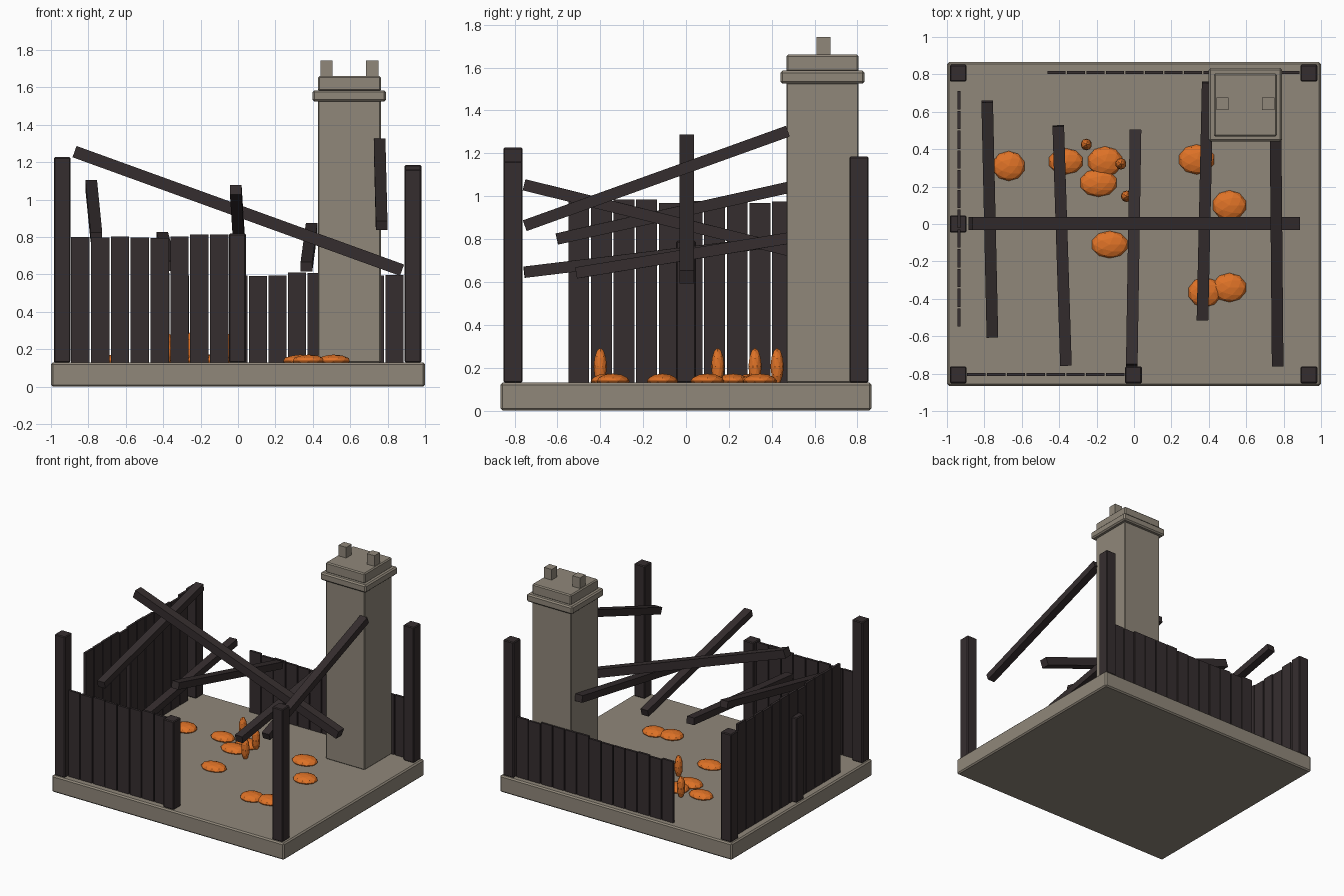
import bpy, bmesh, random
from mathutils import Vector, Matrix

if "Cube" in bpy.data.objects:
    bpy.data.objects.remove(bpy.data.objects["Cube"])
random.seed(4)

def material(name, rgb):
    m = bpy.data.materials.new(name)
    m.diffuse_color = (*rgb, 1)
    m.use_nodes = True
    m.node_tree.nodes["Principled BSDF"].inputs["Base Color"].default_value = m.diffuse_color
    return m

STONE = material("weathered stone", (0.28, 0.245, 0.195))
CHAR = material("charred wood", (0.036, 0.027, 0.028))
EMBER = material("ember orange", (0.74, 0.17, 0.02))

def finish(name, bm, mat, bevel=0):
    me = bpy.data.meshes.new(name)
    bm.to_mesh(me)
    bm.free()
    me.materials.append(mat)
    ob = bpy.data.objects.new(name, me)
    bpy.context.collection.objects.link(ob)
    if bevel:
        mod = ob.modifiers.new("bevel", 'BEVEL')
        mod.width = bevel
        mod.segments = 1
    return ob

def box(name, x0, x1, y0, y1, z0, z1, mat, bevel=0):
    bm = bmesh.new()
    c = Vector(((x0 + x1) / 2, (y0 + y1) / 2, (z0 + z1) / 2))
    bmesh.ops.create_cube(bm, size=1, matrix=Matrix.Translation(c)
                          @ Matrix.Diagonal((x1 - x0, y1 - y0, z1 - z0, 1)))
    return finish(name, bm, mat, bevel)

def block(name, x, y, w, z0, z1, mat, bevel=0):
    return box(name, x - w / 2, x + w / 2, y - w / 2, y + w / 2, z0, z1, mat, bevel)

def beam(name, a, b, w, t):
    # square timber between two end points, w = horizontal width, t = depth
    a, b = Vector(a), Vector(b)
    d = (b - a).normalized()
    side = d.cross(Vector((0, 0, 1))).normalized()
    up = side.cross(d)
    rot = Matrix((side, d, up)).transposed().to_4x4()
    bm = bmesh.new()
    bmesh.ops.create_cube(bm, size=1, matrix=Matrix.Translation((a + b) / 2) @ rot
                          @ Matrix.Diagonal((w, (b - a).length, t, 1)))
    return finish(name, bm, CHAR)

def lump(name, x, y, z, rx, ry, rz):
    bm = bmesh.new()
    bmesh.ops.create_icosphere(bm, subdivisions=2, radius=1, matrix=Matrix.Translation((x, y, z))
                               @ Matrix.Diagonal((rx, ry, rz, 1)))
    return finish(name, bm, EMBER)

F = 0.13  # floor height

# stone floor slab
box("floor_slab", -1, 1, -0.865, 0.865, 0, F, STONE, 0.01)

# chimney: shaft, collar, top and two pots
CX, CY = 0.595, 0.637
block("chimney_shaft", CX, CY, 0.337, F, 1.53, STONE, 0.006)
block("chimney_collar", CX, CY, 0.393, 1.525, 1.585, STONE, 0.01)
block("chimney_top", CX, CY, 0.337, 1.58, 1.66, STONE, 0.008)
for i, s in enumerate((-1, 1)):
    block(f"chimney_pot_{i + 1}", CX + s * 0.122, CY + 0.005, 0.066, 1.65, 1.743, STONE)

# burnt posts
for name, x, y, top in (("front_left_post", -0.94, -0.807, 1.227),
                        ("front_right_post", 0.935, -0.807, 1.163),
                        ("back_left_post", -0.94, 0.807, 0.97),
                        ("back_right_post", 0.935, 0.807, 1.185),
                        ("front_middle_post", -0.003, -0.807, 0.818),
                        ("left_middle_post", -0.94, 0, 0.79)):
    block(name, x, y, 0.09, F, top, CHAR, 0.006)

# plank walls with slightly uneven tops
def wall(name, start, pitch, count, top, fixed, along_x):
    for i in range(count):
        a = start + i * pitch
        b = a + pitch - 0.008
        z = top + random.uniform(-0.01, 0.012)
        if along_x:
            box(f"{name}_{i + 1}", a, b, fixed - 0.009, fixed + 0.009, F, z, CHAR)
        else:
            box(f"{name}_{i + 1}", fixed - 0.009, fixed + 0.009, a, b, F, z, CHAR)

wall("front_plank", -0.892, 0.106, 8, 0.805, -0.805, True)
wall("back_plank", -0.462, 0.1043, 13, 0.6, 0.81, True)
wall("left_plank", -0.549, 0.1056, 12, 0.975, -0.936, False)

# fallen ridge beam and rafters
beam("ridge_beam", (-0.874, 0.003, 1.257), (0.877, 0.003, 0.623), 0.068, 0.064)
for i, (a, b) in enumerate((
        ((-0.757, -0.602, 0.80), (-0.785, 0.655, 1.08)),
        ((-0.364, -0.755, 0.645), (-0.405, 0.525, 0.80)),
        ((-0.012, -0.755, 1.053), (0.008, 0.498, 0.742)),
        ((0.366, -0.512, 0.642), (0.394, 0.758, 0.85)),
        ((0.768, -0.752, 0.862), (0.757, 0.475, 1.303)))):
    beam(f"rafter_{i + 1}", a, b, 0.062, 0.053)

# flat embers on the floor
for i, (x, y, rx, ry) in enumerate((
        (-0.67, 0.31, 0.088, 0.08), (-0.365, 0.335, 0.095, 0.07),
        (-0.155, 0.335, 0.095, 0.08), (-0.19, 0.22, 0.102, 0.075),
        (0.335, 0.345, 0.098, 0.08), (0.51, 0.10, 0.092, 0.08),
        (-0.13, -0.11, 0.1, 0.073), (0.378, -0.365, 0.09, 0.08),
        (0.51, -0.34, 0.092, 0.078))):
    lump(f"ember_{i + 1}", x, y, 0.137, rx, ry, 0.035)

# small upright flames
for i, (x, y) in enumerate(((-0.255, 0.425), (-0.07, 0.322), (-0.04, 0.148), (-0.378, -0.4))):
    lump(f"flame_{i + 1}", x, y, 0.205, 0.03, 0.031, 0.087)
